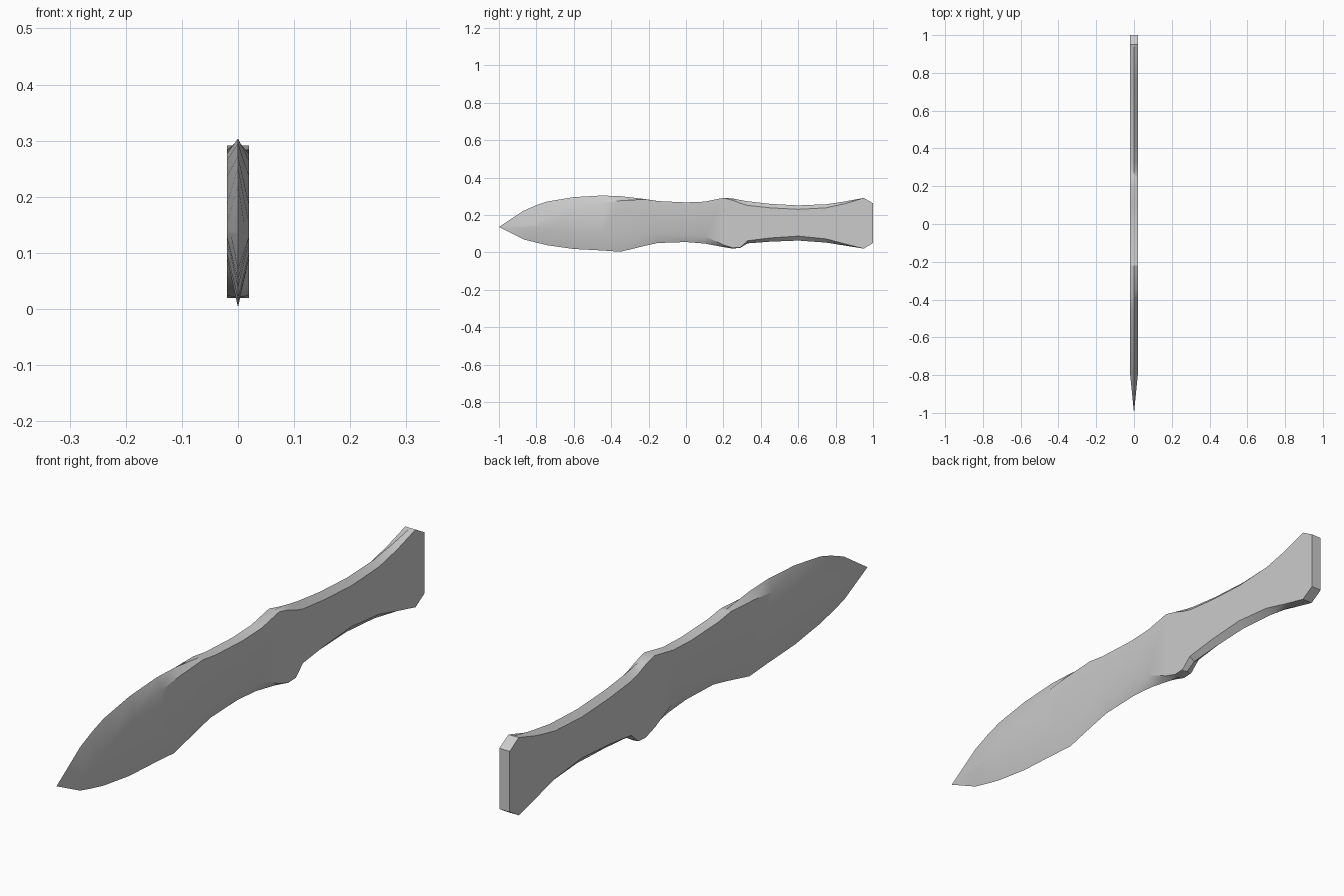
import bpy, bmesh, math

# Stations along the knife: y, lower edge, lower flat, upper flat, upper edge
STATIONS = [
    (-0.87, .070, .134, .140, .222),
    (-0.80, .052, .130, .150, .252),
    (-0.74, .038, .120, .185, .272),
    (-0.60, .018, .100, .236, .295),
    (-0.45, .010, .092, .265, .304),
    (-0.35, .003, .092, .276, .300),
    (-0.22, .035, .098, .284, .285),
    (-0.15, .050, .101, .274, .274),
    (0.00, .055, .101, .267, .267),
    (0.10, .047, .087, .271, .271),
    (0.20, .028, .040, .291, .291),
    (0.25, .020, .024, .278, .288),
    (0.29, .024, .026, .262, .280),
    (0.33, .048, .062, .251, .273),
    (0.45, .057, .077, .238, .259),
    (0.60, .063, .087, .230, .251),
    (0.75, .052, .072, .238, .257),
    (0.85, .036, .045, .260, .272),
    (0.95, .020, .020, .291, .291),
    (1.00, .050, .050, .262, .262),
]
HALF = 0.02

# Loft hexagonal sections from the pommel to the pointed tip
bm = bmesh.new()
rings = []
for y, zb, fb, ft, zt in STATIONS:
    x = HALF * min(1, (y + 1) / 0.2)
    section = [(0, zb), (x, fb), (x, ft), (0, zt), (-x, ft), (-x, fb)]
    rings.append([bm.verts.new((px, y, pz)) for px, pz in section])
tip = bm.verts.new((0, -1, .135))
for i in range(6):
    j = (i + 1) % 6
    bm.faces.new((tip, rings[0][i], rings[0][j]))
    for a, b in zip(rings, rings[1:]):
        bm.faces.new((a[i], b[i], b[j], a[j]))
bm.faces.new(rings[-1])
bmesh.ops.recalc_face_normals(bm, faces=bm.faces)

mesh = bpy.data.meshes.new("throwing_knife")
bm.to_mesh(mesh)
bm.free()
knife = bpy.data.objects.new("throwing_knife", mesh)
bpy.context.collection.objects.link(knife)

# Soft blade bevels, crisp cutting edges and handle rims
bpy.context.view_layer.objects.active = knife
knife.select_set(True)
bpy.ops.object.shade_smooth_by_angle(angle=math.radians(30))
